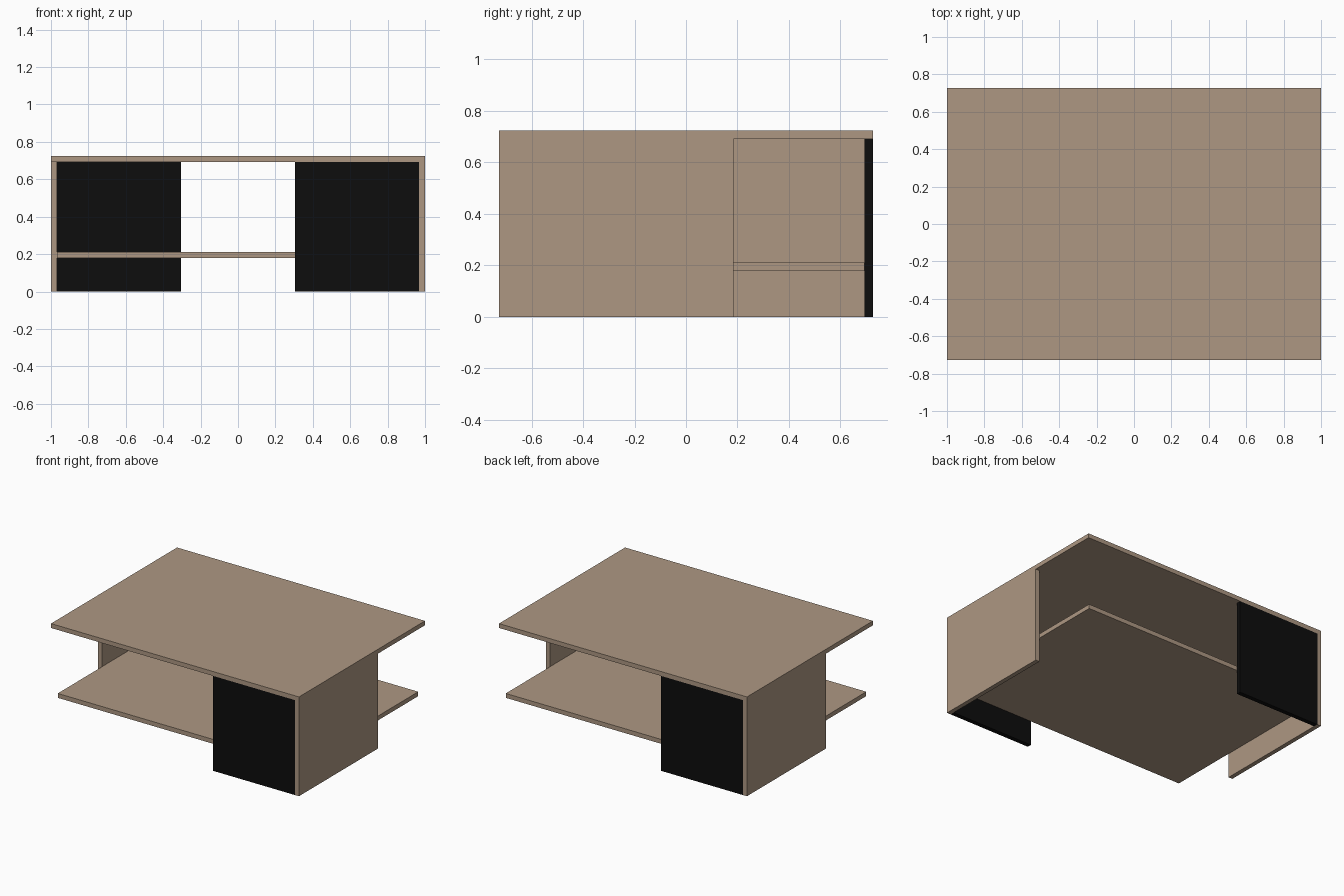
import bpy
import bmesh
from mathutils import Vector

if "Cube" in bpy.data.objects:
    bpy.data.objects.remove(bpy.data.objects["Cube"])

HX, HY, H, T = 1.0, 0.726, 0.724, 0.032   # half length, half width, height, board thickness


def material(name, color):
    m = bpy.data.materials.new(name)
    m.diffuse_color = (*color, 1.0)
    m.use_nodes = True
    m.node_tree.nodes["Principled BSDF"].inputs["Base Color"].default_value = m.diffuse_color
    return m


wood = material("light_wood", (0.42, 0.312, 0.226))
black = material("black", (0.004, 0.004, 0.004))


def board(name, lo, hi, mat):
    """Axis-aligned board between two corners."""
    lo, hi = Vector(lo), Vector(hi)
    size, mid = hi - lo, (hi + lo) / 2
    bm = bmesh.new()
    bmesh.ops.create_cube(bm, size=1.0)
    bmesh.ops.scale(bm, vec=size, verts=bm.verts)
    mesh = bpy.data.meshes.new(name)
    bm.to_mesh(mesh)
    bm.free()
    mesh.materials.append(mat)
    ob = bpy.data.objects.new(name, mesh)
    ob.location = mid
    bpy.context.collection.objects.link(ob)
    return ob


def board_turned(name, lo, hi, s, mat):
    """Board placed as given (s=1) or turned half round about z (s=-1)."""
    xs, ys = sorted((s * lo[0], s * hi[0])), sorted((s * lo[1], s * hi[1]))
    return board(name, (xs[0], ys[0], lo[2]), (xs[1], ys[1], hi[2]), mat)


# Table top and lower shelf
board("table_top", (-HX, -HY, H - T), (HX, HY, H), wood)
board("lower_shelf", (-HX + T, -HY + T, 0.179), (HX - T, HY - T, 0.179 + T), wood)

# Two L-shaped legs at opposite corners: wooden side, black face
for side, s in (("front_right", 1), ("back_left", -1)):
    board_turned(side + "_side_panel", (HX - T, -HY, 0), (HX, 0.184, H - T), s, wood)
    board_turned(side + "_black_panel", (0.305, -HY, 0), (HX - T, -HY + T, H - T), s, black)
